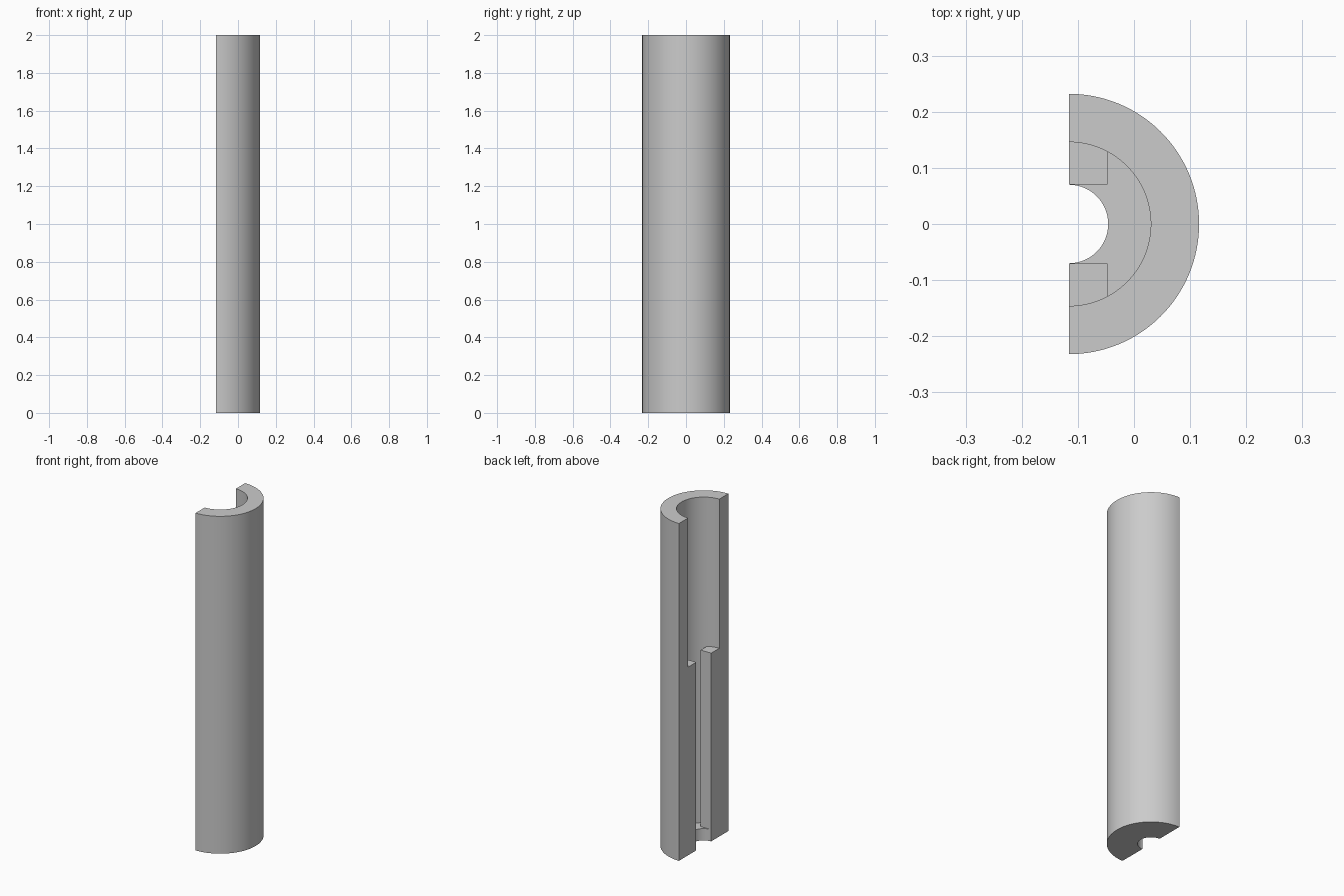
import bpy
import bmesh
from math import acos, cos, sin, pi

cube = bpy.data.objects.get("Cube")
if cube:
    bpy.data.objects.remove(cube)

# Main dimensions
CUT_X = -0.116                        # plane of the lengthwise cut
R_OUT, R_BORE, R_HOLE = 0.232, 0.146, 0.07
FLOOR, RIB_TOP, HEIGHT = 0.07, 1.116, 2.0
RIB_DEPTH = 0.069

bm = bmesh.new()


def arc(radius, start, end, steps):
    angles = [start + (end - start) * i / steps for i in range(steps + 1)]
    return [(CUT_X + radius * cos(a), radius * sin(a)) for a in angles]


def face(points):
    bm.faces.new([bm.verts.new(p) for p in points])


def wall(path, low, high):
    for (x1, y1), (x2, y2) in zip(path, path[1:]):
        face([(x1, y1, low), (x2, y2, low), (x2, y2, high), (x1, y1, high)])


def cap(loop, z):
    face([(x, y, z) for x, y in loop])


# Profiles, each running from -y to +y
rib_angle = acos(RIB_DEPTH / R_BORE)
outer = arc(R_OUT, -pi / 2, pi / 2, 64)
hole = arc(R_HOLE, -pi / 2, pi / 2, 48)
bore_mid = arc(R_BORE, -rib_angle, rib_angle, 36)
bore_rib = arc(R_BORE, rib_angle, pi / 2, 16)
mirrored = [(x, -y) for x, y in reversed(bore_rib)]
bore = mirrored[:-1] + bore_mid + bore_rib[1:]
rib_x = CUT_X + RIB_DEPTH
slot = [(CUT_X, -R_HOLE), (rib_x, -R_HOLE)] + bore_mid + [(rib_x, R_HOLE), (CUT_X, R_HOLE)]

# Curved and flat upright walls
wall(outer, 0, HEIGHT)
wall(hole, 0, FLOOR)
wall(slot, FLOOR, RIB_TOP)
wall(bore, RIB_TOP, HEIGHT)

# Bottom, top rim and recessed floor
cap(outer + hole[::-1], 0)
cap(outer + bore[::-1], HEIGHT)
cap(slot + hole[-2:0:-1], FLOOR)

# Rib tops and stepped cut faces on both sides
for side in (-1, 1):
    rib = [(CUT_X, R_HOLE), (rib_x, R_HOLE)] + bore_rib
    cap([(x, side * y) for x, y in rib], RIB_TOP)
    step = [(R_HOLE, 0), (R_OUT, 0), (R_OUT, HEIGHT), (R_BORE, HEIGHT),
            (R_BORE, RIB_TOP), (R_HOLE, RIB_TOP), (R_HOLE, FLOOR)]
    face([(CUT_X, side * y, z) for y, z in step])

bmesh.ops.remove_doubles(bm, verts=bm.verts, dist=0.0001)
bmesh.ops.recalc_face_normals(bm, faces=bm.faces)
mesh = bpy.data.meshes.new("half_tube")
bm.to_mesh(mesh)
bm.free()

# Plain grey finish
grey = bpy.data.materials.new("light_grey")
grey.use_nodes = True
colour = (0.6, 0.6, 0.6, 1)
grey.diffuse_color = colour
grey.node_tree.nodes["Principled BSDF"].inputs["Base Color"].default_value = colour
mesh.materials.append(grey)

tube = bpy.data.objects.new("half_tube", mesh)
bpy.context.collection.objects.link(tube)
bpy.context.view_layer.objects.active = tube
tube.select_set(True)
bpy.ops.object.shade_smooth_by_angle(angle=pi / 6)
